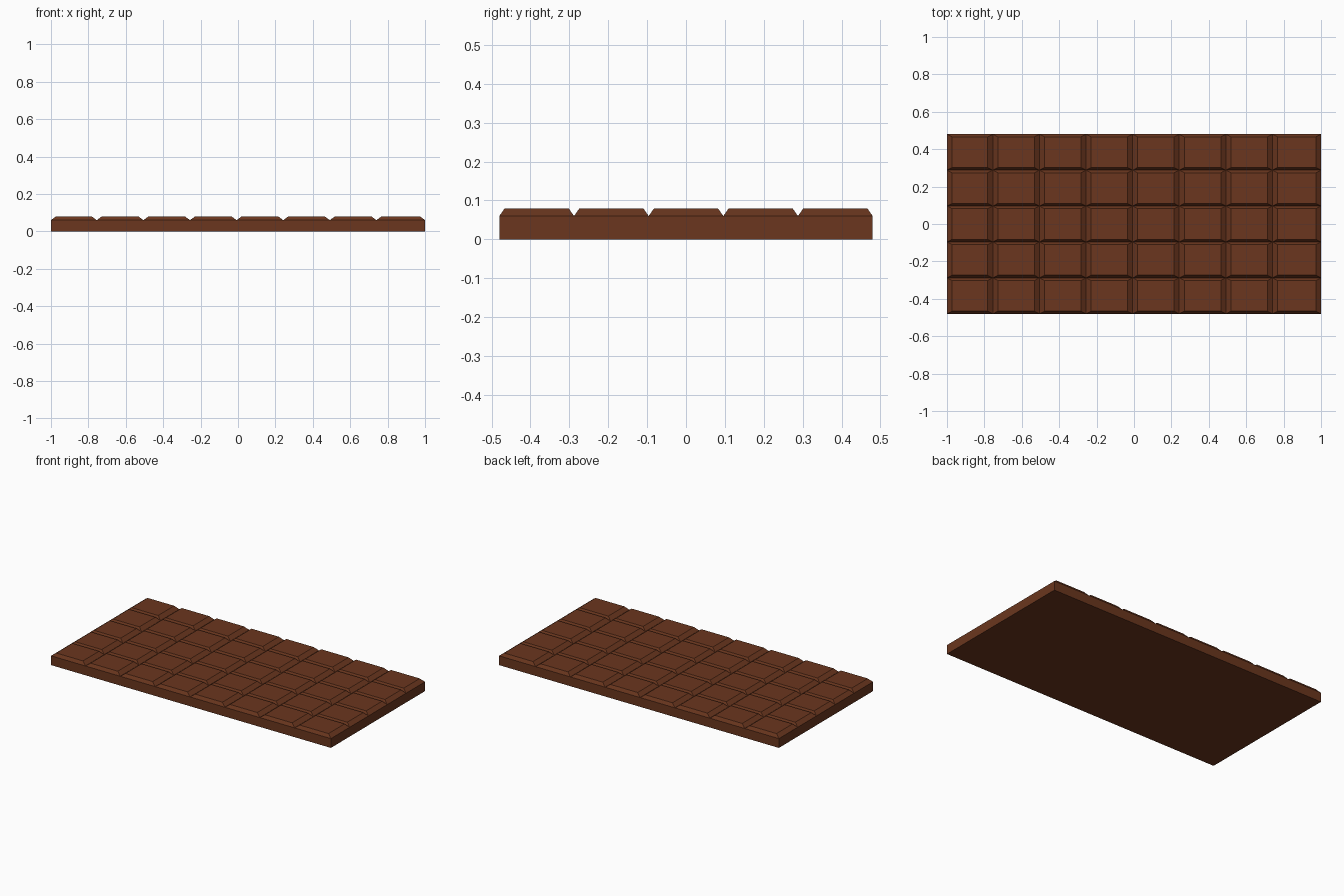
import bpy
import bmesh

if "Cube" in bpy.data.objects:
    bpy.data.objects.remove(bpy.data.objects["Cube"])

SLAB_Z, TOP_Z = 0.06, 0.08
BEVEL_X, BEVEL_Y = 0.027, 0.014

# groove lines: 8 columns by 5 rows
xs = [-1.0] + [-0.755 + 0.2492 * i for i in range(7)] + [1.0]
ys = [-0.48 + 0.192 * j for j in range(6)]

bm = bmesh.new()
grid = [[bm.verts.new((x, y, SLAB_Z)) for y in ys] for x in xs]


def add_square(i, j):
    """One raised square: sloped sides rising from the groove lines to a flat top."""
    low = [grid[i][j], grid[i + 1][j], grid[i + 1][j + 1], grid[i][j + 1]]
    x0, x1 = xs[i] + BEVEL_X, xs[i + 1] - BEVEL_X
    y0, y1 = ys[j] + BEVEL_Y, ys[j + 1] - BEVEL_Y
    high = [bm.verts.new((x, y, TOP_Z))
            for x, y in ((x0, y0), (x1, y0), (x1, y1), (x0, y1))]
    bm.faces.new(high)
    for k in range(4):
        n = (k + 1) % 4
        bm.faces.new((low[k], low[n], high[n], high[k]))


for i in range(len(xs) - 1):
    for j in range(len(ys) - 1):
        add_square(i, j)

# slab walls dropped from the outer rim, then the flat underside
rim = [e for e in bm.edges if e.is_boundary]
walls = bmesh.ops.extrude_edge_only(bm, edges=rim)["geom"]
bottom = [v for v in walls if isinstance(v, bmesh.types.BMVert)]
bmesh.ops.translate(bm, verts=bottom, vec=(0, 0, -SLAB_Z))
bmesh.ops.holes_fill(bm, edges=[e for e in bm.edges if e.is_boundary], sides=0)
bmesh.ops.recalc_face_normals(bm, faces=bm.faces)

mesh = bpy.data.meshes.new("chocolate_bar")
bm.to_mesh(mesh)
bm.free()
bar = bpy.data.objects.new("chocolate_bar", mesh)
bpy.context.collection.objects.link(bar)

# milk chocolate brown
brown = bpy.data.materials.new("chocolate")
brown.diffuse_color = (0.145, 0.037, 0.013, 1.0)
brown.use_nodes = True
brown.node_tree.nodes["Principled BSDF"].inputs["Base Color"].default_value = brown.diffuse_color
mesh.materials.append(brown)
